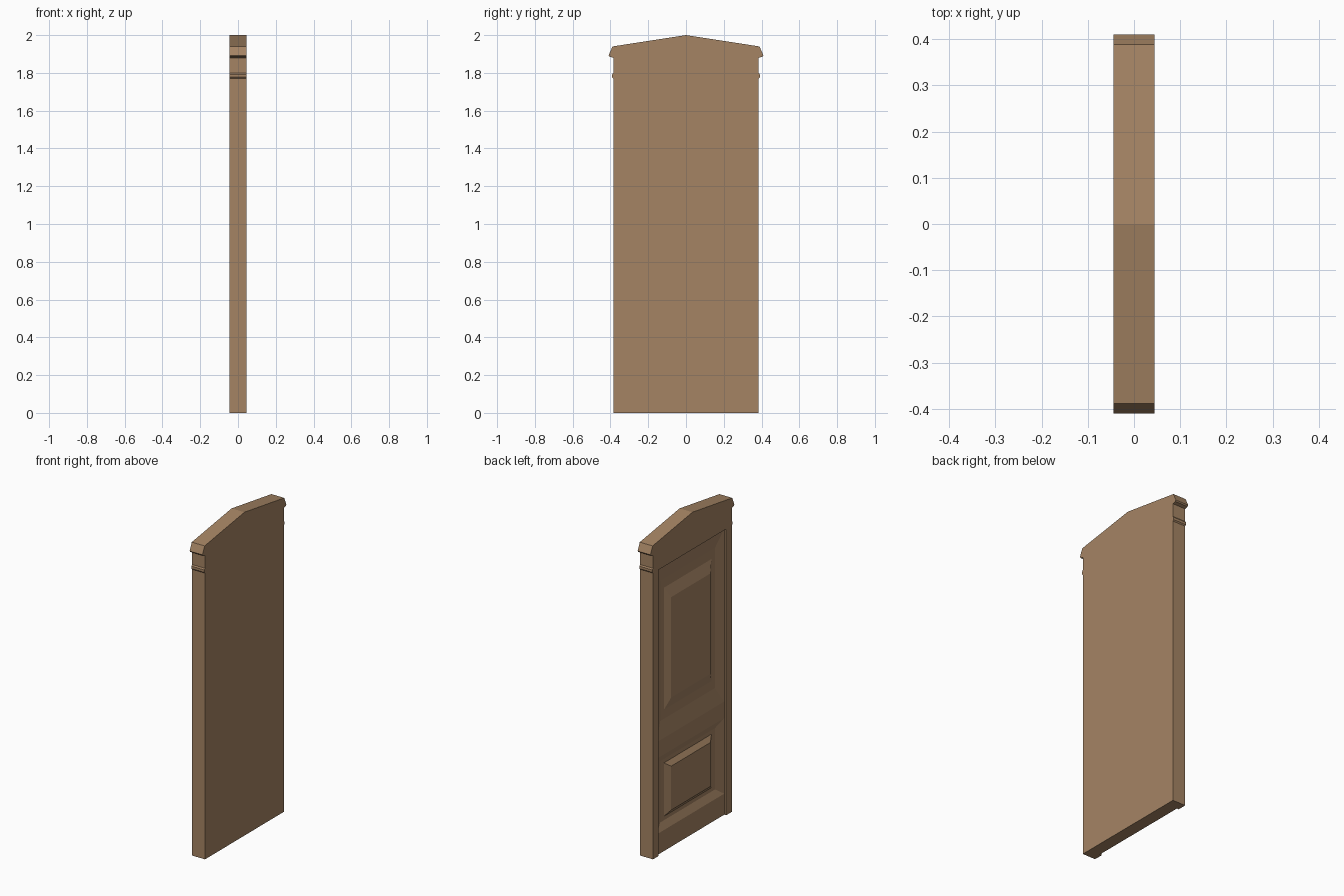
import bpy, bmesh

if "Cube" in bpy.data.objects:
    bpy.data.objects.remove(bpy.data.objects["Cube"])

# One wood colour for everything
wood = bpy.data.materials.new("warm_brown_wood")
wood.diffuse_color = (0.376, 0.231, 0.127, 1)
wood.use_nodes = True
wood.node_tree.nodes["Principled BSDF"].inputs["Base Color"].default_value = wood.diffuse_color

FRONT, BACK = -0.044, 0.044      # panelled side faces -x, plain side +x
LEAF, FLOOR, RAISED = -0.031, -0.011, -0.033   # depths of rails, panel ground, raised field
HALF, TOP = 0.33, 1.77           # opening half width and height


def make(name, bm):
    bmesh.ops.remove_doubles(bm, verts=bm.verts, dist=1e-5)
    bmesh.ops.recalc_face_normals(bm, faces=bm.faces)
    me = bpy.data.meshes.new(name)
    bm.to_mesh(me)
    bm.free()
    me.materials.append(wood)
    ob = bpy.data.objects.new(name, me)
    bpy.context.collection.objects.link(ob)
    return ob


def rect(x, z0, z1, f):
    """Rectangle in the opening z0..z1, inset by the fraction f of its size."""
    y, d = HALF * (1 - 2 * f), (z1 - z0) * f
    return [(x, -y, z0 + d), (x, y, z0 + d), (x, y, z1 - d), (x, -y, z1 - d)]


def loft(name, loops, cap=True, closed=False):
    """Join successive loops with quads, capping the ends or closing the ring."""
    bm = bmesh.new()
    rings = [[bm.verts.new(p) for p in lp] for lp in loops]
    pairs = list(zip(rings, rings[1:]))
    if closed:
        pairs.append((rings[-1], rings[0]))
    for a, b in pairs:
        n = len(a)
        for i in range(n):
            j = (i + 1) % n
            bm.faces.new((a[i], a[j], b[j], b[i]))
    if cap:
        bm.faces.new(rings[0])
        bm.faces.new(rings[-1])
    return make(name, bm)


# Surround: gabled outline with bead and cap mouldings, recessed opening to the ground
side = [(0.385, 0), (0.385, 1.77), (0.391, 1.777), (0.391, 1.792), (0.385, 1.80),
        (0.385, 1.88), (0.405, 1.886), (0.41, 1.893), (0.389, 1.94)]
outline = side + [(0, 2)] + [(-y, z) for y, z in reversed(side)]
opening = [(-HALF, 0), (-HALF, TOP), (HALF, TOP), (HALF, 0)]
bm = bmesh.new()
at = lambda pts, x: [bm.verts.new((x, y, z)) for y, z in pts]
of, ob_, pf, pb = at(outline, FRONT), at(outline, BACK), at(opening, FRONT), at(opening, FLOOR)
bm.faces.new(ob_)
bm.faces.new(of + pf)
bm.faces.new(pb)
for a, b in ((of, ob_), (pf, pb)):
    for i in range(len(a) - 1):
        bm.faces.new((a[i], a[i + 1], b[i + 1], b[i]))
bm.faces.new([ob_[0], of[0], pf[3], pb[3], pb[0], pf[0], of[-1], ob_[-1]])
make("door_surround", bm)

# Flat rails
for name, z0, z1 in (("bottom_rail", 0, 0.13), ("middle_rail", 0.598, 0.70)):
    loft(name, [rect(LEAF, z0, z1, 0), rect(FLOOR, z0, z1, 0)])

# Sloped mouldings around each panel, and the raised bevelled fields
for name, z0, z1 in (("lower", 0.13, 0.598), ("upper", 0.70, TOP)):
    loft(name + "_moulding",
         [rect(LEAF, z0, z1, 0), rect(FLOOR, z0, z1, 0.095), rect(FLOOR, z0, z1, 0)],
         cap=False, closed=True)
    loft(name + "_raised_panel",
         [rect(FLOOR, z0, z1, 0.147), rect(RAISED, z0, z1, 0.21)])
